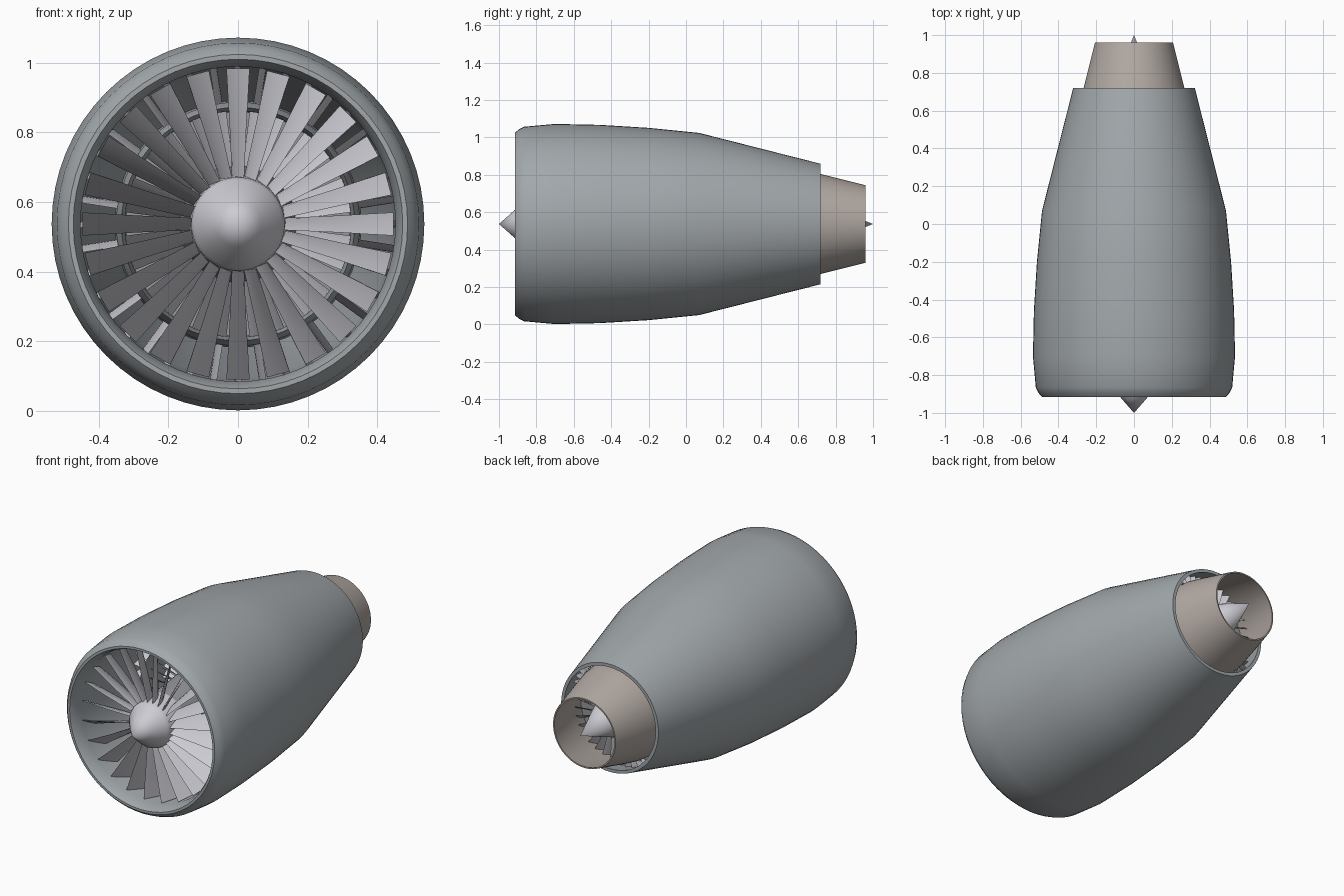
import bpy, bmesh, math

if "Cube" in bpy.data.objects:
    bpy.data.objects.remove(bpy.data.objects["Cube"])

CZ = 0.537   # height of the engine axis
SEG = 64


def material(name, rgb):
    m = bpy.data.materials.new(name)
    m.diffuse_color = (*rgb, 1)
    m.use_nodes = True
    m.node_tree.nodes["Principled BSDF"].inputs["Base Color"].default_value = m.diffuse_color
    return m


SHELL = material("shell_grey", (0.36, 0.39, 0.41))
METAL = material("blade_metal", (0.60, 0.60, 0.65))
DARK = material("dark_metal", (0.30, 0.31, 0.33))
HOT = material("nozzle_tan", (0.45, 0.40, 0.37))


def finish(name, bm, mat, angle=35):
    bmesh.ops.remove_doubles(bm, verts=bm.verts, dist=1e-5)
    bmesh.ops.recalc_face_normals(bm, faces=bm.faces)
    me = bpy.data.meshes.new(name)
    bm.to_mesh(me)
    bm.free()
    ob = bpy.data.objects.new(name, me)
    ob.location.z = CZ
    me.materials.append(mat)
    bpy.context.collection.objects.link(ob)
    bpy.ops.object.select_all(action='DESELECT')
    ob.select_set(True)
    bpy.context.view_layer.objects.active = ob
    bpy.ops.object.shade_smooth_by_angle(angle=math.radians(angle))
    return ob


def revolve(name, profile, mat, closed=True):
    """Spin a (y, radius) profile around the y axis."""
    bm = bmesh.new()
    vs = [bm.verts.new((0, y, r)) for y, r in profile]
    es = [bm.edges.new(p) for p in zip(vs, vs[1:])]
    if closed:
        es.append(bm.edges.new((vs[-1], vs[0])))
    bmesh.ops.spin(bm, geom=vs + es, cent=(0, 0, 0), axis=(0, 1, 0),
                   angle=2 * math.pi, steps=SEG, use_merge=True)
    return finish(name, bm, mat)


def blade_ring(name, count, y0, stations, mat, turn=1):
    """Ring of lofted blades; stations are (radius, chord, stagger deg, thickness)."""
    outline = [(-0.5, 0), (-0.3, 0.8), (0, 1), (0.3, 0.7),
               (0.5, 0), (0.3, -0.5), (0, -0.6), (-0.3, -0.5)]
    bm = bmesh.new()
    for i in range(count):
        a = 2 * math.pi * i / count
        ca, sa = math.cos(a), math.sin(a)
        rings = []
        for r, chord, deg, thick in stations:
            s = math.radians(deg)
            ring = []
            for u, t in outline:
                c, h = u * chord, t * thick / 2
                y = y0 + c * math.cos(s) + h * math.sin(s)
                x = turn * (-c * math.sin(s) + h * math.cos(s))
                ring.append(bm.verts.new((x * ca + r * sa, y, r * ca - x * sa)))
            rings.append(ring)
        n = len(outline)
        for lo, hi in zip(rings, rings[1:]):
            for k in range(n):
                bm.faces.new((lo[k], lo[(k + 1) % n], hi[(k + 1) % n], hi[k]))
        bm.faces.new(rings[0])
        bm.faces.new(rings[-1])
    return finish(name, bm, mat)


# Outer nacelle: lip, outer skin, fan duct and bypass nozzle
revolve("nacelle", [
    (-0.865, 0.52), (-0.70, 0.535), (-0.46, 0.53), (-0.2, 0.514), (0.07, 0.487),
    (0.72, 0.322), (0.72, 0.303), (0.07, 0.44), (-0.3, 0.452), (-0.84, 0.452),
    (-0.895, 0.463), (-0.915, 0.473), (-0.915, 0.487), (-0.895, 0.505)], SHELL)

# Spinner, hub and fan
revolve("spinner", [(-1.0, 0), (-0.925, 0.066), (-0.85, 0.126), (-0.83, 0.134),
                    (-0.70, 0.14), (-0.70, 0)], METAL, closed=False)
blade_ring("fan_blades", 24, -0.78,
           [(0.12, 0.11, 18, 0.016), (0.2, 0.12, 20, 0.015), (0.29, 0.13, 22, 0.013),
            (0.37, 0.138, 25, 0.011), (0.447, 0.142, 28, 0.009)], METAL)

# Core: shaft, compressor vanes and cowl with splitter lip
revolve("core_shaft", [(-0.70, 0), (-0.70, 0.138), (-0.3, 0.17), (0.6, 0.15), (0.6, 0)],
        DARK, closed=False)
revolve("core_cowl", [(-0.45, 0.335), (-0.40, 0.35), (0.1, 0.355), (0.5, 0.315),
                      (0.60, 0.295), (0.60, 0.27), (0.1, 0.32), (-0.40, 0.325)], SHELL)
for j, y in enumerate((-0.34, -0.22)):
    blade_ring(f"compressor_blades_{j + 1}", 36, y,
               [(0.15, 0.07, 25, 0.010), (0.325, 0.08, 35, 0.008)], METAL, 1 - 2 * j)
revolve("core_bulkhead", [(-0.12, 0.15), (-0.12, 0.33), (-0.10, 0.33), (-0.10, 0.15)], DARK)

# Outlet guide vanes in the bypass duct and its exit
blade_ring("guide_vanes", 40, -0.30,
           [(0.34, 0.10, 12, 0.009), (0.454, 0.10, 12, 0.009)], METAL, -1)
blade_ring("exit_vanes", 48, 0.58,
           [(0.285, 0.08, 15, 0.008), (0.335, 0.08, 15, 0.008)], METAL)

# Exhaust nozzle, turbine and tail cone
revolve("exhaust_nozzle", [(0.58, 0.29), (0.66, 0.28), (0.72, 0.267), (0.96, 0.207),
                           (0.96, 0.199), (0.72, 0.252), (0.58, 0.27)], HOT)
blade_ring("turbine_blades", 30, 0.66,
           [(0.10, 0.06, 20, 0.010), (0.265, 0.07, 30, 0.008)], METAL)
revolve("turbine_bulkhead", [(0.60, 0.0), (0.60, 0.272), (0.615, 0.272), (0.615, 0)],
        DARK, closed=False)
revolve("tail_cone", [(0.61, 0), (0.61, 0.125), (0.70, 0.12), (1.0, 0)], METAL, closed=False)
